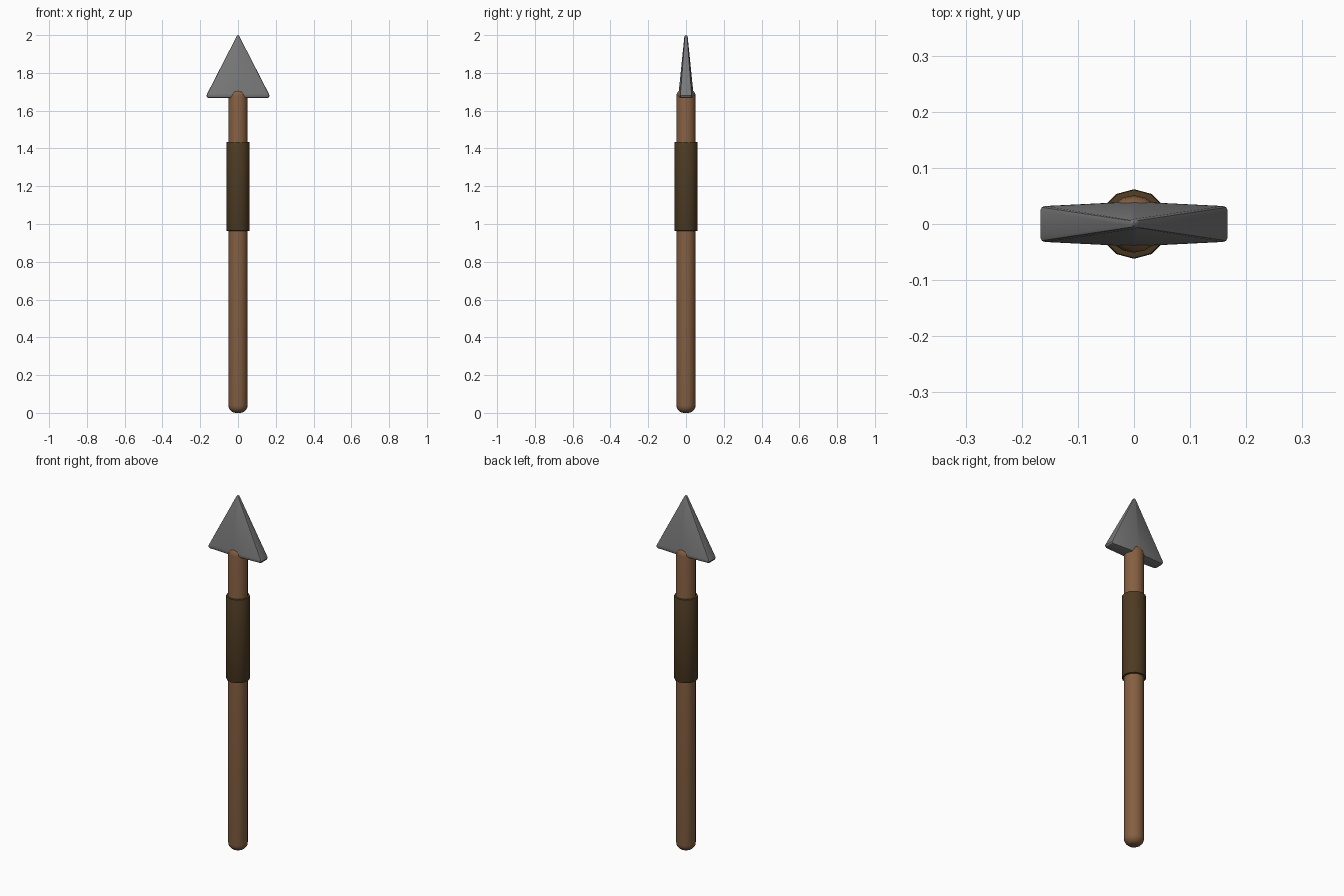
import bpy, bmesh, math

if "Cube" in bpy.data.objects:
    bpy.data.objects.remove(bpy.data.objects["Cube"])


def material(name, rgb):
    m = bpy.data.materials.new(name)
    m.diffuse_color = (*rgb, 1)
    m.use_nodes = True
    m.node_tree.nodes["Principled BSDF"].inputs["Base Color"].default_value = m.diffuse_color
    return m


def loft(name, rings, mat, angle):
    """Skin a stack of closed rings, cap both ends and shade by angle."""
    bm = bmesh.new()
    loops = [[bm.verts.new(p) for p in ring] for ring in rings]
    for a, b in zip(loops, loops[1:]):
        for i in range(len(a)):
            j = (i + 1) % len(a)
            bm.faces.new((a[i], a[j], b[j], b[i]))
    bm.faces.new(loops[0][::-1])
    bm.faces.new(loops[-1])
    bmesh.ops.recalc_face_normals(bm, faces=bm.faces)
    mesh = bpy.data.meshes.new(name)
    bm.to_mesh(mesh)
    bm.free()
    mesh.materials.append(mat)
    ob = bpy.data.objects.new(name, mesh)
    bpy.context.collection.objects.link(ob)
    bpy.ops.object.select_all(action='DESELECT')
    ob.select_set(True)
    bpy.context.view_layer.objects.active = ob
    bpy.ops.object.shade_smooth_by_angle(angle=math.radians(angle))
    return ob


def circle(r, z, n):
    return [(r * math.sin(math.tau * i / n), r * math.cos(math.tau * i / n), z)
            for i in range(n)]


def rod(name, r, z0, z1, bevel, sides, steps, mat, angle):
    """Round bar with rounded end edges."""
    arc = [math.pi / 2 * i / steps for i in range(steps + 1)]
    prof = [(r - bevel + bevel * math.sin(a), z0 + bevel - bevel * math.cos(a)) for a in arc]
    prof += [(p[0], z0 + z1 - p[1]) for p in reversed(prof)]
    return loft(name, [circle(p, z, sides) for p, z in prof], mat, angle)


def blade_ring(z, hx, edge, mid, c):
    """Long hexagon with chamfered corners."""
    right = [(0, -mid), (hx - c, -edge), (hx - c * 0.3, -edge + c * 0.3),
             (hx, -edge + c)]
    right += [(x, -y) for x, y in reversed(right)]
    left = [(-x, y) for x, y in reversed(right[1:-1])]
    return [(x, y, z) for x, y in right + left]


wood = material("shaft wood", (0.235, 0.115, 0.053))
leather = material("grip leather", (0.075, 0.043, 0.016))
steel = material("dark metal", (0.19, 0.19, 0.19))

# Shaft with rounded ends, and the leather grip
rod("shaft", 0.051, 0.0, 1.715, 0.04, 16, 5, wood, 40)
rod("grip", 0.062, 0.963, 1.435, 0.005, 12, 2, leather, 40)

# Spear head: rounded base edge, straight taper to a blunt tip
loft("spear_head", [
    blade_ring(1.667, 0.155, 0.022, 0.029, 0.006),
    blade_ring(1.670, 0.163, 0.029, 0.036, 0.008),
    blade_ring(1.679, 0.167, 0.032, 0.040, 0.008),
    blade_ring(1.690, 0.163, 0.0315, 0.0395, 0.008),
    blade_ring(1.990, 0.009, 0.007, 0.009, 0.003),
    blade_ring(1.997, 0.005, 0.005, 0.006, 0.002),
    blade_ring(2.000, 0.002, 0.002, 0.003, 0.001),
], steel, 30)
